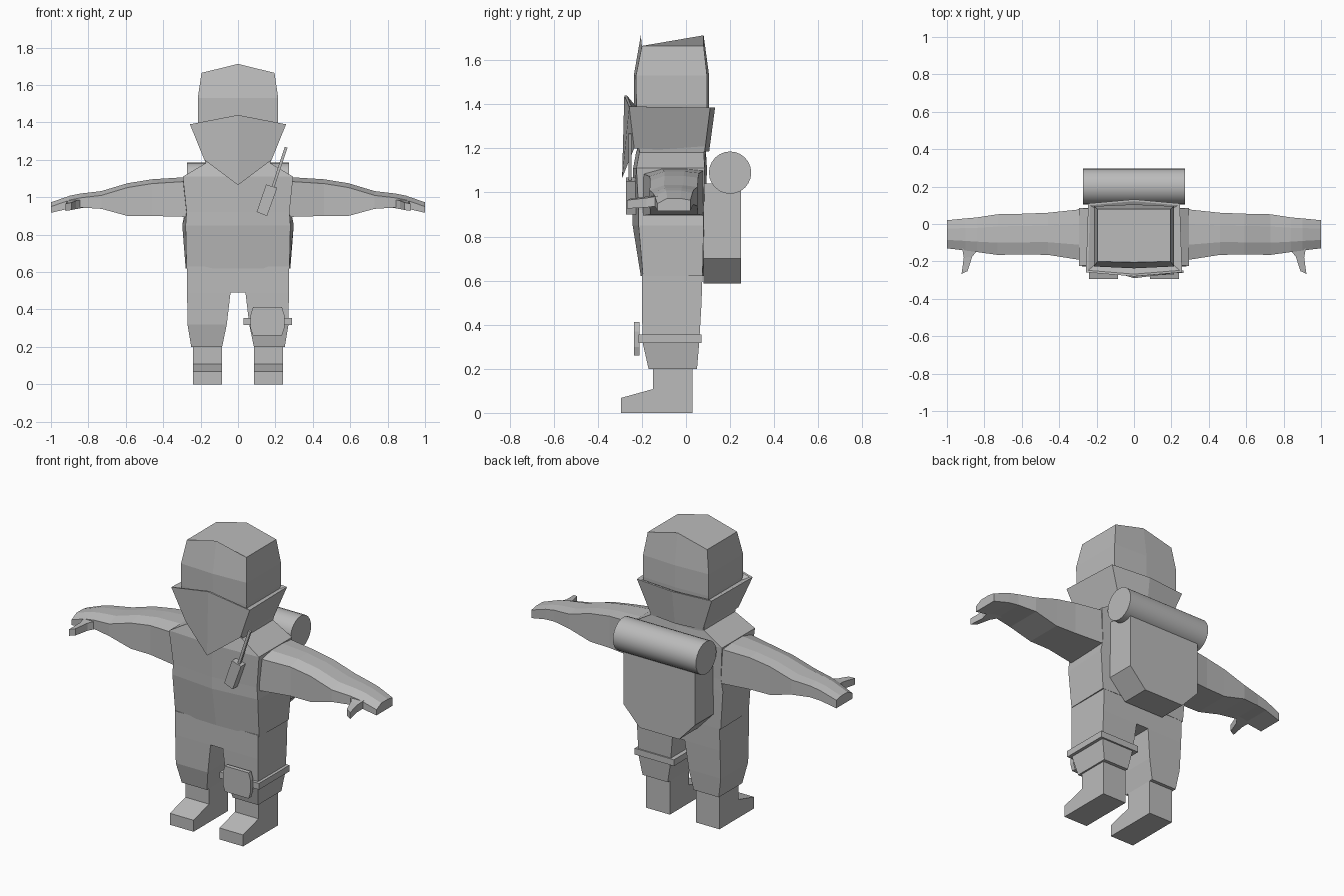
import bpy, bmesh, math
from mathutils import Vector

grey = bpy.data.materials.new("plain grey")
grey.diffuse_color = (0.5, 0.5, 0.5, 1)


def loft(name, rings, mirror=False):
    """Skin a list of equal-length closed rings and cap both ends."""
    bm = bmesh.new()
    for s in ((1, -1) if mirror else (1,)):
        vs = [[bm.verts.new((s * p[0], p[1], p[2])) for p in r] for r in rings]
        n = len(rings[0])
        for a, b in zip(vs, vs[1:]):
            for i in range(n):
                j = (i + 1) % n
                bm.faces.new((a[i], a[j], b[j], b[i]))
        bm.faces.new(vs[0])
        bm.faces.new(vs[-1])
    bmesh.ops.recalc_face_normals(bm, faces=bm.faces)
    me = bpy.data.meshes.new(name)
    bm.to_mesh(me)
    bm.free()
    me.materials.append(grey)
    ob = bpy.data.objects.new(name, me)
    bpy.context.collection.objects.link(ob)
    return ob


def rect(z, x0, x1, y0, y1):
    return [(x0, y0, z), (x1, y0, z), (x1, y1, z), (x0, y1, z)]


def box(name, x0, x1, y0, y1, z0, z1):
    return loft(name, [rect(z0, x0, x1, y0, y1), rect(z1, x0, x1, y0, y1)])


def hexring(z, xf, xb, yc, yf, yb, ym, zc=None, zb=None):
    """Ring with a centre point in front (yc, zc) and at the back (ym)."""
    zc = z if zc is None else zc
    zb = z if zb is None else zb
    return [(0, yc, zc), (xf, yf, z), (xb, yb, zb), (0, ym, zb), (-xb, yb, zb), (-xf, yf, z)]


def slab(name, outline, y0, y1):
    """Extrude an (x, z) outline between two depths."""
    return loft(name, [[(x, y, z) for x, z in outline] for y in (y0, y1)])


# Hooded head with a ridge running front to back
loft("head", [
    hexring(1.16, .17, .17, -.22, -.21, .08, .09),
    hexring(1.40, .215, .215, -.235, -.225, .095, .105),
    hexring(1.53, .215, .215, -.237, -.227, .095, .105),
    hexring(1.665, .195, .195, -.205, -.20, .08, .08, 1.713, 1.665)[:3]
    + [(0, .08, 1.713)]
    + hexring(1.665, .195, .195, -.205, -.20, .08, .08)[4:],
])

# Flared neckerchief with a pointed front
loft("neckerchief", [
    hexring(1.20, .18, .17, -.29, -.235, .085, .105, 1.065, 1.185),
    hexring(1.39, .257, .245, -.28, -.258, .11, .132, 1.44, 1.385),
    hexring(1.39, .245, .235, -.268, -.248, .10, .122, 1.44, 1.385),
    hexring(1.37, .20, .20, -.225, -.21, .08, .09),
])

# Jacket body
loft("jacket", [
    hexring(.62, .275, .28, -.205, -.195, .075, .08),
    hexring(.85, .28, .298, -.242, -.215, .08, .088),
    hexring(.92, .275, .285, -.243, -.215, .08, .09),
    hexring(1.11, .295, .295, -.24, -.225, .085, .095),
    hexring(1.19, .16, .16, -.225, -.21, .08, .09),
])

# Arms held out sideways: x, front y, back y, bottom z, top z
stations = [
    (.27, -.195, .08, .895, 1.10), (.46, -.165, .06, .90, 1.088),
    (.59, -.163, .055, .90, 1.067), (.73, -.165, .052, .938, 1.025),
    (.84, -.15, .035, .945, 1.012), (.90, -.142, .03, .94, 1.0),
    (1.0, -.13, .02, .917, .965)]
loft("arms", [[(x, f, b), (x, k, b), (x, k, t), (x, .7 * k + .3 * f, t + .008),
               (x, .3 * k + .7 * f, t + .008), (x, f, t - .015)]
              for x, f, k, b, t in stations], mirror=True)
loft("thumbs", [
    [(.82, -.12, .945), (.92, -.12, .94), (.92, -.12, .985), (.82, -.12, .992)],
    [(.865, -.175, .937), (.91, -.18, .932), (.91, -.18, .975), (.865, -.175, .982)],
    [(.89, -.252, .932), (.922, -.267, .927), (.922, -.267, .965), (.89, -.252, .972)],
], mirror=True)

# Trousers: hips and two tapering legs
loft("hips", [rect(.49, -.272, .272, -.2, .07), rect(.63, -.272, .272, -.2, .075)])
loft("trouser_legs", [
    rect(.20, .085, .25, -.17, .05),
    rect(.32, .06, .27, -.197, .06),
    rect(.49, .04, .272, -.2, .07),
], mirror=True)

# Boots: side profile swept across the width
boot = [(.03, 0), (-.295, 0), (-.295, .068), (-.15, .108), (-.15, .22), (.03, .22)]
loft("boots", [[(x, y, z) for y, z in boot] for x in (.085, .24)], mirror=True)

# Knee pad with its strap
slab("knee_pad", [(.08, .26), (.235, .26), (.248, .30), (.248, .37), (.235, .412),
                  (.08, .412), (.067, .37), (.067, .30)], -.237, -.212)
box("knee_strap", .03, .288, -.215, .07, .318, .355)

# Radio and antenna clipped to the chest
slab("radio", [(.10, .922), (.155, .90), (.21, 1.05), (.15, 1.068)], -.272, -.225)
slab("antenna", [(.178, 1.05), (.193, 1.05), (.265, 1.265), (.25, 1.27)], -.262, -.248)

# Backpack with chamfered lower corners
slab("backpack", [(-.13, .588), (.13, .588), (.235, .70), (.235, 1.04),
                  (-.235, 1.04), (-.235, .70)], .08, .25)

# Bedroll lying across the pack
ring = [(math.cos(a) * .096 + .2, math.sin(a) * .096 + 1.09)
        for a in (math.tau * i / 24 for i in range(24))]
roll = loft("bedroll", [[(x, y, z) for y, z in ring] for x in (-.272, .272)])
bpy.context.view_layer.objects.active = roll
roll.select_set(True)
bpy.ops.object.shade_smooth_by_angle()
